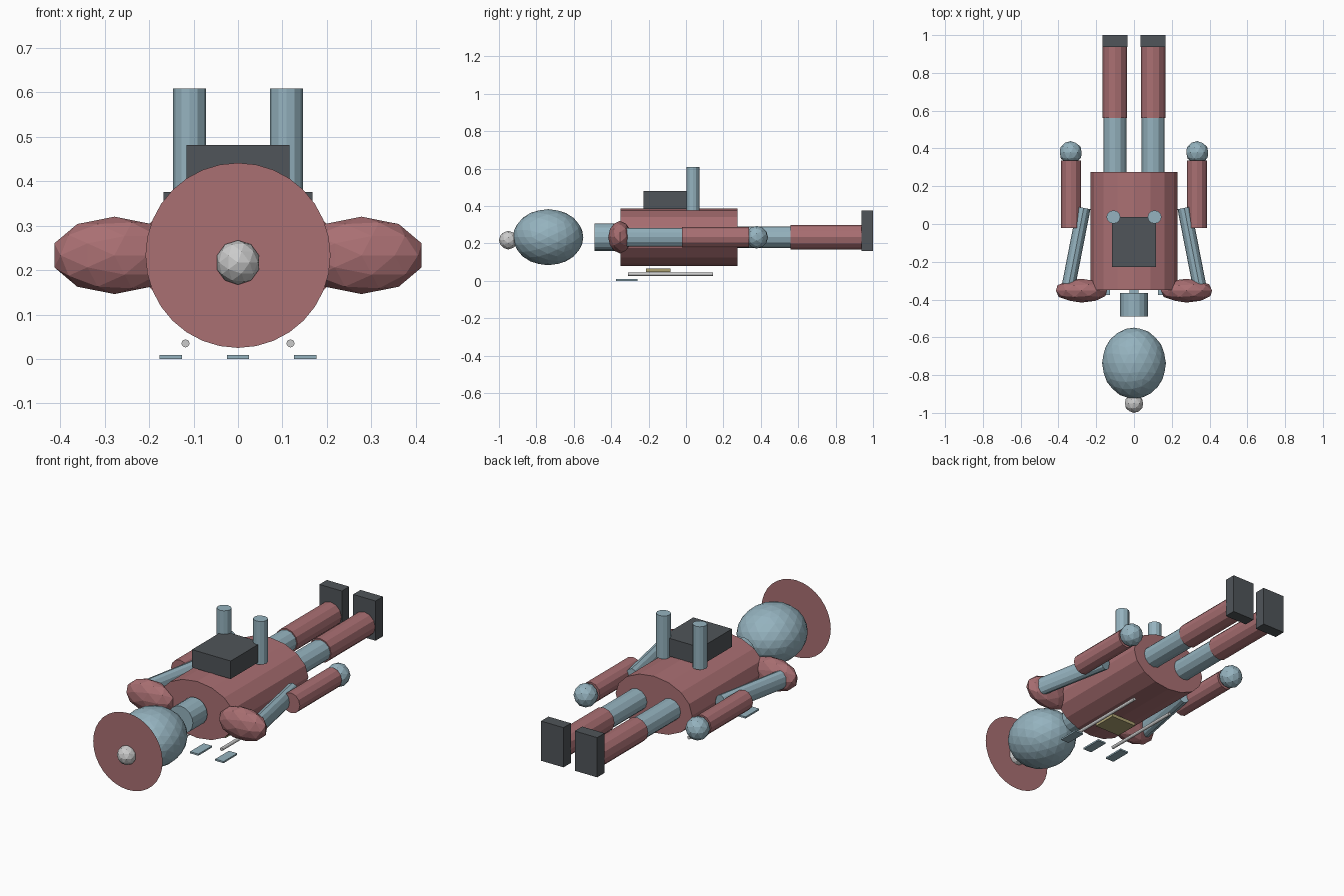
import bpy, math
from mathutils import Vector, Matrix

if "Cube" in bpy.data.objects:
    bpy.data.objects.remove(bpy.data.objects["Cube"])


def mat(name, r, g, b):
    m = bpy.data.materials.new(name)
    m.diffuse_color = (r, g, b, 1)
    m.use_nodes = True
    m.node_tree.nodes["Principled BSDF"].inputs["Base Color"].default_value = m.diffuse_color
    return m


RED = mat("red_cloth", 0.40, 0.16, 0.17)
BLUE = mat("pale_blue", 0.30, 0.45, 0.52)
DARK = mat("dark_grey", 0.08, 0.09, 0.10)
TAN = mat("tan", 0.42, 0.36, 0.17)
ZC = 0.233  # height of the body axis


def finish(name, m, matrix):
    o = bpy.context.object
    o.name = name
    o.data.transform(matrix)
    if m:
        o.data.materials.append(m)
    return o


def box(name, lo, hi, m):
    lo, hi = Vector(lo), Vector(hi)
    bpy.ops.mesh.primitive_cube_add(size=1)
    return finish(name, m, Matrix.Translation((lo + hi) / 2) @ Matrix.Diagonal((*(hi - lo), 1)))


def rod(name, a, b, rx, rz, m, sides=12):
    """Cylinder from a to b, with separate radii for an oval section."""
    a, b = Vector(a), Vector(b)
    d = b - a
    bpy.ops.mesh.primitive_cylinder_add(vertices=sides, radius=1, depth=1)
    if abs(d.z) > abs(d.y):
        rot = Matrix.Identity(4)
    else:
        rot = Matrix.Rotation(math.atan2(-d.x, d.y), 4, 'Z') @ Matrix.Rotation(-math.pi / 2, 4, 'X')
    return finish(name, m, Matrix.Translation((a + b) / 2) @ rot @ Matrix.Diagonal((rx, rz, d.length, 1)))


def ball(name, c, r, m, sub=2):
    bpy.ops.mesh.primitive_ico_sphere_add(subdivisions=sub, radius=1)
    rot = Matrix.Rotation(math.pi / 2, 4, 'X')
    return finish(name, m, Matrix.Translation(c) @ Matrix.Diagonal((*r, 1)) @ rot)


# Torso, neck and head
rod("torso", (0, -0.35, ZC), (0, 0.275, ZC), 0.229, 0.153, RED, 16)
rod("neck", (0, -0.49, ZC), (0, -0.366, ZC), 0.073, 0.073, BLUE, 16)
ball("head", (0, -0.737, ZC), (0.169, 0.188, 0.15), BLUE, 3)

# Flat disc and lamp beyond the head
bpy.ops.mesh.primitive_circle_add(vertices=32, radius=0.208, fill_type='NGON')
finish("brim_disc", RED, Matrix.Translation((0, -0.942, ZC)) @ Matrix.Rotation(math.pi / 2, 4, 'X'))
ball("lamp", (0, -0.95, 0.217), (0.05, 0.05, 0.05), None)

for s, side in ((-1, "left"), (1, "right")):
    # Arms
    ball(side + "_shoulder", (s * 0.278, -0.353, ZC), (0.142, 0.063, 0.087), RED)
    rod(side + "_upper_arm", (s * 0.35, -0.345, ZC), (s * 0.266, 0.085, ZC), 0.036, 0.05, BLUE)
    rod(side + "_forearm", (s * 0.333, -0.022, ZC), (s * 0.333, 0.337, ZC), 0.053, 0.055, RED)
    ball(side + "_hand", (s * 0.335, 0.378, ZC), (0.061, 0.061, 0.061), BLUE)
    # Legs
    rod(side + "_thigh", (s * 0.101, 0.265, ZC), (s * 0.101, 0.56, ZC), 0.06, 0.058, BLUE)
    rod(side + "_shin", (s * 0.101, 0.56, ZC), (s * 0.101, 0.937, ZC), 0.065, 0.065, RED)
    box(side + "_boot", (s * 0.101 - 0.067, 0.937, 0.16), (s * 0.101 + 0.067, 1.0, 0.375), DARK)
    # Tanks on the pack, strap rods underneath
    rod(side + "_tank", (s * 0.109, 0.037, 0.375), (s * 0.109, 0.037, 0.608), 0.037, 0.035, BLUE)
    rod(side + "_strap_rod", (s * 0.118, -0.31, 0.035), (s * 0.118, 0.145, 0.035), 0.009, 0.009, None)

# Backpack, chest plate and small pads
box("backpack", (-0.116, -0.228, 0.384), (0.116, 0.038, 0.481), DARK)
box("chest_plate", (-0.076, -0.215, 0.048), (0.076, -0.083, 0.066), TAN)
for i, x in enumerate((-0.151, 0, 0.151)):
    box("pad_%d" % i, (x - 0.025, -0.375, 0), (x + 0.025, -0.258, 0.009), BLUE)
